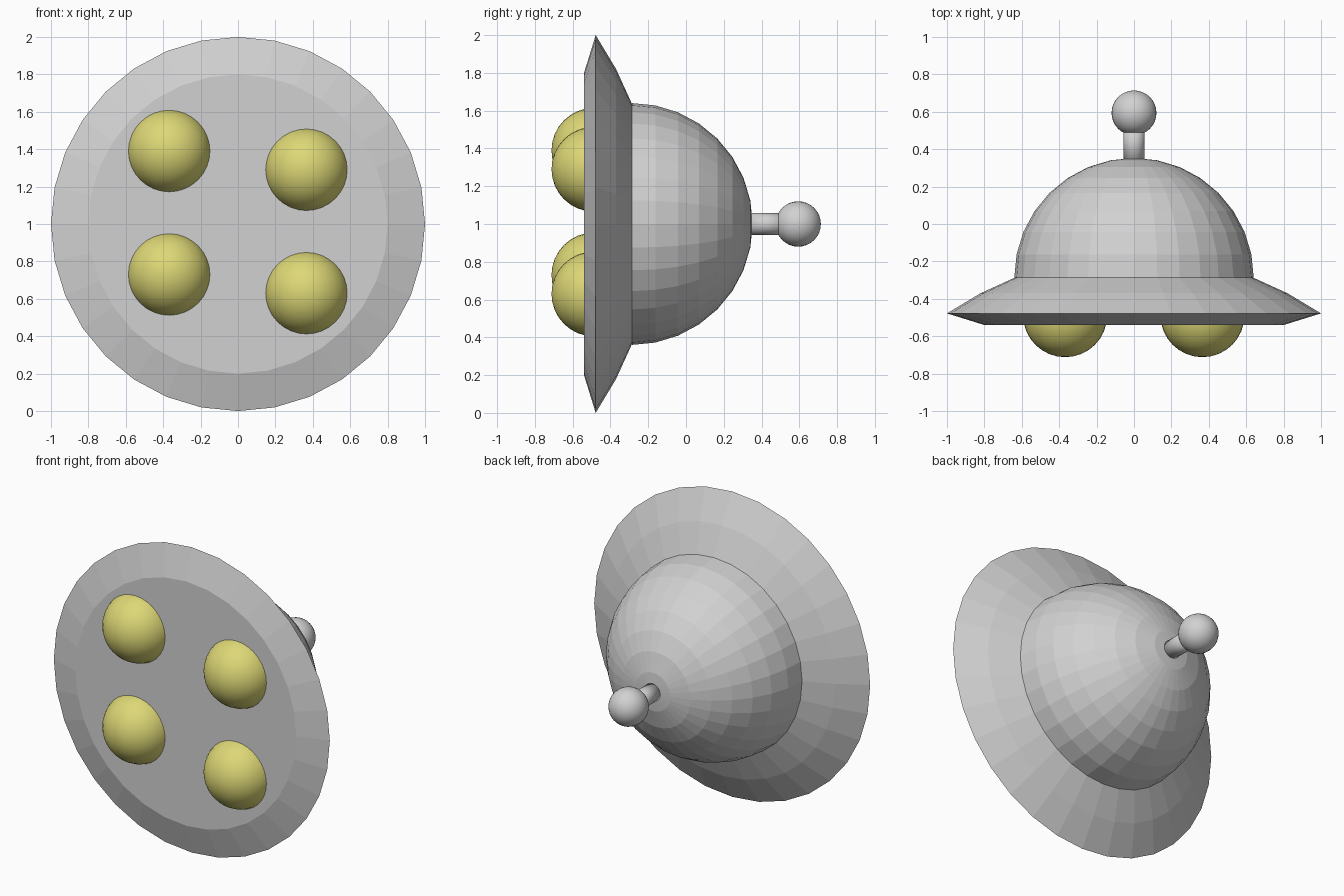
import bpy, bmesh, math
from mathutils import Matrix, Vector

cube = bpy.data.objects.get("Cube")
if cube:
    bpy.data.objects.remove(cube, do_unlink=True)


def material(name, rgb):
    mat = bpy.data.materials.new(name)
    mat.use_nodes = True
    mat.diffuse_color = (*rgb, 1)
    mat.node_tree.nodes["Principled BSDF"].inputs["Base Color"].default_value = (*rgb, 1)
    return mat


grey = material("hull grey", (0.64, 0.64, 0.64))
yellow = material("lamp yellow", (0.72, 0.68, 0.18))

SEGMENTS = 32
AXIS_Z = 1.0  # height of the saucer's axis, which runs along y


def add_object(name, bm, mat, smooth):
    bmesh.ops.recalc_face_normals(bm, faces=bm.faces)
    for face in bm.faces:
        face.smooth = smooth
    mesh = bpy.data.meshes.new(name)
    bm.to_mesh(mesh)
    bm.free()
    mesh.materials.append(mat)
    obj = bpy.data.objects.new(name, mesh)
    bpy.context.collection.objects.link(obj)
    return obj


def lathe(name, profile, mat):
    """Spin (radius, y) points around the saucer's axis."""
    bm = bmesh.new()
    verts = [bm.verts.new((0, y, AXIS_Z + r)) for r, y in profile]
    edges = [bm.edges.new(pair) for pair in zip(verts, verts[1:])]
    bmesh.ops.spin(bm, geom=verts + edges, cent=(0, 0, AXIS_Z), axis=(0, 1, 0),
                   angle=math.tau, steps=SEGMENTS, use_duplicate=False)
    bmesh.ops.remove_doubles(bm, verts=bm.verts, dist=0.0005)
    return add_object(name, bm, mat, False)


def ball(name, centre, radius, mat):
    bm = bmesh.new()
    turn = Matrix.Translation(Vector(centre)) @ Matrix.Rotation(math.pi / 2, 4, 'X')
    bmesh.ops.create_uvsphere(bm, u_segments=SEGMENTS, v_segments=16,
                              radius=radius, matrix=turn)
    return add_object(name, bm, mat, True)


# Saucer brim with its flat underside facing the front
lathe("brim", [(0, -0.54), (0.8, -0.54), (1.0, -0.478), (0.82, -0.37),
               (0.638, -0.287), (0, -0.287)], grey)

# Faceted half-sphere dome
DOME_R, DOME_Y = 0.64, -0.287
dome = [(DOME_R * math.cos(a), DOME_Y + DOME_R * math.sin(a))
        for a in (i * math.pi / 16 for i in range(9))]
lathe("dome", dome, grey)

# Antenna rod and ball
bm = bmesh.new()
bmesh.ops.create_cone(bm, cap_ends=True, segments=SEGMENTS, radius1=0.057,
                      radius2=0.057, depth=0.22,
                      matrix=Matrix.Translation((0, 0.43, AXIS_Z))
                      @ Matrix.Rotation(math.pi / 2, 4, 'X'))
add_object("antenna_rod", bm, grey, True)
ball("antenna_ball", (0, 0.594, AXIS_Z), 0.12, grey)

# Four lamps sunk into the underside; the left pair sits lower
for side, x, drop in (("right", -0.368, 0), ("left", 0.366, 0.1)):
    for level, z in (("upper", 1.39), ("lower", 0.73)):
        ball(f"{side}_{level}_lamp", (x, -0.487, z - drop), 0.225, yellow)
